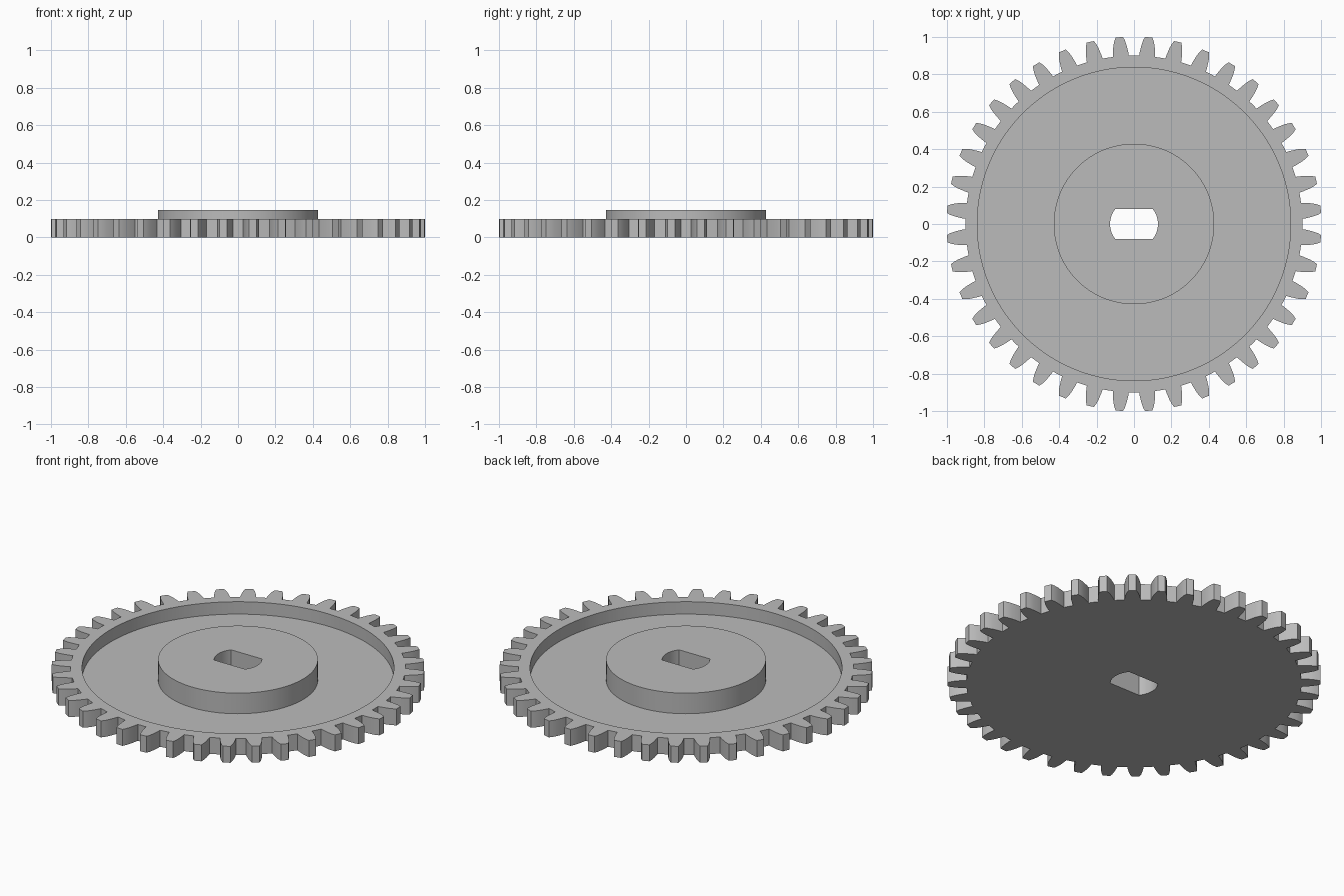
import bpy, bmesh
from math import sin, cos, asin, radians, pi

cube = bpy.data.objects.get("Cube")
if cube:
    bpy.data.objects.remove(cube, do_unlink=True)

TEETH = 40
ROOT, TIP = 0.9, 1.0017
RECESS, HUB = 0.838, 0.429
BORE, FLAT = 0.128, 0.079
FLOOR, RIM, HUB_TOP = 0.024, 0.0975, 0.146

grey = bpy.data.materials.new("grey")
grey.use_nodes = True
colour = (0.5, 0.5, 0.5, 1)
grey.diffuse_color = colour
for node in grey.node_tree.nodes:
    if node.type == 'BSDF_PRINCIPLED':
        node.inputs["Base Color"].default_value = colour

# Tooth flank from root to tip: (half angle in degrees, radius)
flank = [(2.75, ROOT), (2.6, 0.918), (2.15, 0.955), (1.7, 0.981), (1.15, TIP)]
tooth = [(-4.5, ROOT)] + [(-a, r) for a, r in flank] + flank[::-1]
outline = [(radians(360 / TEETH * (i + 0.5) + a), r)
           for i in range(TEETH) for a, r in tooth]
angles = [a for a, r in outline]

# Double-flat shaft hole, with samples moved onto its four corners
corner = asin(FLAT / BORE)
hole_angles = angles[:]
for c in (corner, pi - corner, pi + corner, 2 * pi - corner):
    k = min(range(len(angles)), key=lambda i: abs(angles[i] - c))
    hole_angles[k] = c
hole = [(a, min(BORE, FLAT / max(abs(sin(a)), 0.001))) for a in hole_angles]


def circle(radius):
    return [(a, radius) for a in angles]


# Closed cross-section: bottom, teeth, rim, recess, hub, shaft hole
section = [(hole, 0), (outline, 0), (outline, RIM), (circle(RECESS), RIM),
           (circle(RECESS), FLOOR), (circle(HUB), FLOOR),
           (circle(HUB), HUB_TOP), (hole, HUB_TOP)]

bm = bmesh.new()
rings = [[bm.verts.new((r * cos(a), r * sin(a), z)) for a, r in ring]
         for ring, z in section]
n = len(angles)
for j, lower in enumerate(rings):
    upper = rings[(j + 1) % len(rings)]
    for i in range(n):
        k = (i + 1) % n
        bm.faces.new((lower[i], lower[k], upper[k], upper[i]))
bmesh.ops.recalc_face_normals(bm, faces=bm.faces)

mesh = bpy.data.meshes.new("gear_wheel")
bm.to_mesh(mesh)
bm.free()
mesh.materials.append(grey)
gear = bpy.data.objects.new("gear_wheel", mesh)
bpy.context.collection.objects.link(gear)

# Smooth round walls, crisp edges
bpy.ops.object.select_all(action='DESELECT')
gear.select_set(True)
bpy.context.view_layer.objects.active = gear
bpy.ops.object.shade_smooth_by_angle(angle=radians(25))
